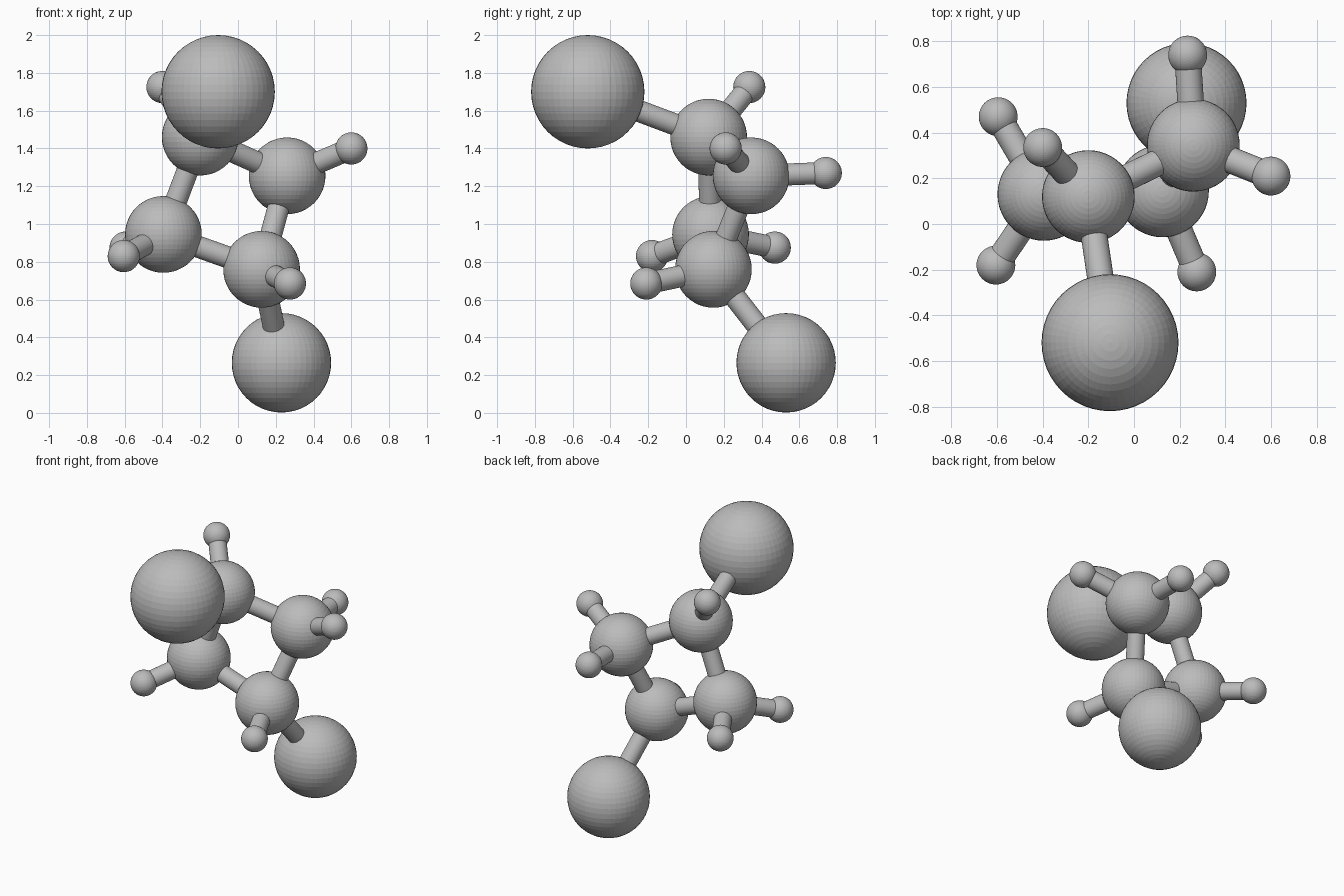
import bpy
from mathutils import Vector

cube = bpy.data.objects.get("Cube")
if cube:
    bpy.data.objects.remove(cube)

grey = bpy.data.materials.new("neutral_grey")
grey.use_nodes = True
colour = (0.5, 0.5, 0.5, 1)
grey.diffuse_color = colour
grey.node_tree.nodes["Principled BSDF"].inputs["Base Color"].default_value = colour

RING, SMALL, BOND = 0.203, 0.085, 0.058

# Ball centres and radii: four ring balls, two big end balls, six small ones
balls = {
    "ring_top_right": ((-0.20, 0.12, 1.46), RING),
    "ring_top_left": ((0.26, 0.345, 1.255), RING),
    "ring_bottom_right": ((-0.395, 0.13, 0.945), RING),
    "ring_bottom_left": ((0.125, 0.145, 0.76), RING),
    "big_upper": ((-0.105, -0.52, 1.70), 0.30),
    "big_lower": ((0.23, 0.53, 0.265), 0.263),
    "small_top": ((-0.40, 0.335, 1.725), SMALL),
    "small_left": ((0.60, 0.21, 1.40), SMALL),
    "small_back": ((0.235, 0.74, 1.27), SMALL),
    "small_right_back": ((-0.595, 0.47, 0.875), SMALL),
    "small_right_front": ((-0.605, -0.18, 0.83), SMALL),
    "small_front": ((0.275, -0.21, 0.685), SMALL),
}

# Which balls each ring ball is joined to
bonds = {
    "ring_top_right": ["ring_top_left", "ring_bottom_right", "big_upper", "small_top"],
    "ring_top_left": ["ring_bottom_left", "small_left", "small_back"],
    "ring_bottom_right": ["ring_bottom_left", "small_right_back", "small_right_front"],
    "ring_bottom_left": ["big_lower", "small_front"],
}


def finish(name):
    obj = bpy.context.object
    obj.name = name
    obj.data.materials.append(grey)
    return obj


def add_ball(name, centre, radius):
    bpy.ops.mesh.primitive_uv_sphere_add(
        segments=48, ring_count=24, radius=radius, location=centre)
    finish(name + "_ball")


def add_rod(start, end):
    a, b = Vector(balls[start][0]), Vector(balls[end][0])
    bpy.ops.mesh.primitive_cylinder_add(
        vertices=32, radius=BOND, depth=(b - a).length, location=(a + b) / 2)
    rod = finish(f"rod_{start}_to_{end}")
    rod.rotation_euler = (b - a).to_track_quat("Z", "Y").to_euler()
    bpy.ops.object.shade_smooth_by_angle()


for name, (centre, radius) in balls.items():
    add_ball(name, centre, radius)
for start, ends in bonds.items():
    for end in ends:
        add_rod(start, end)
